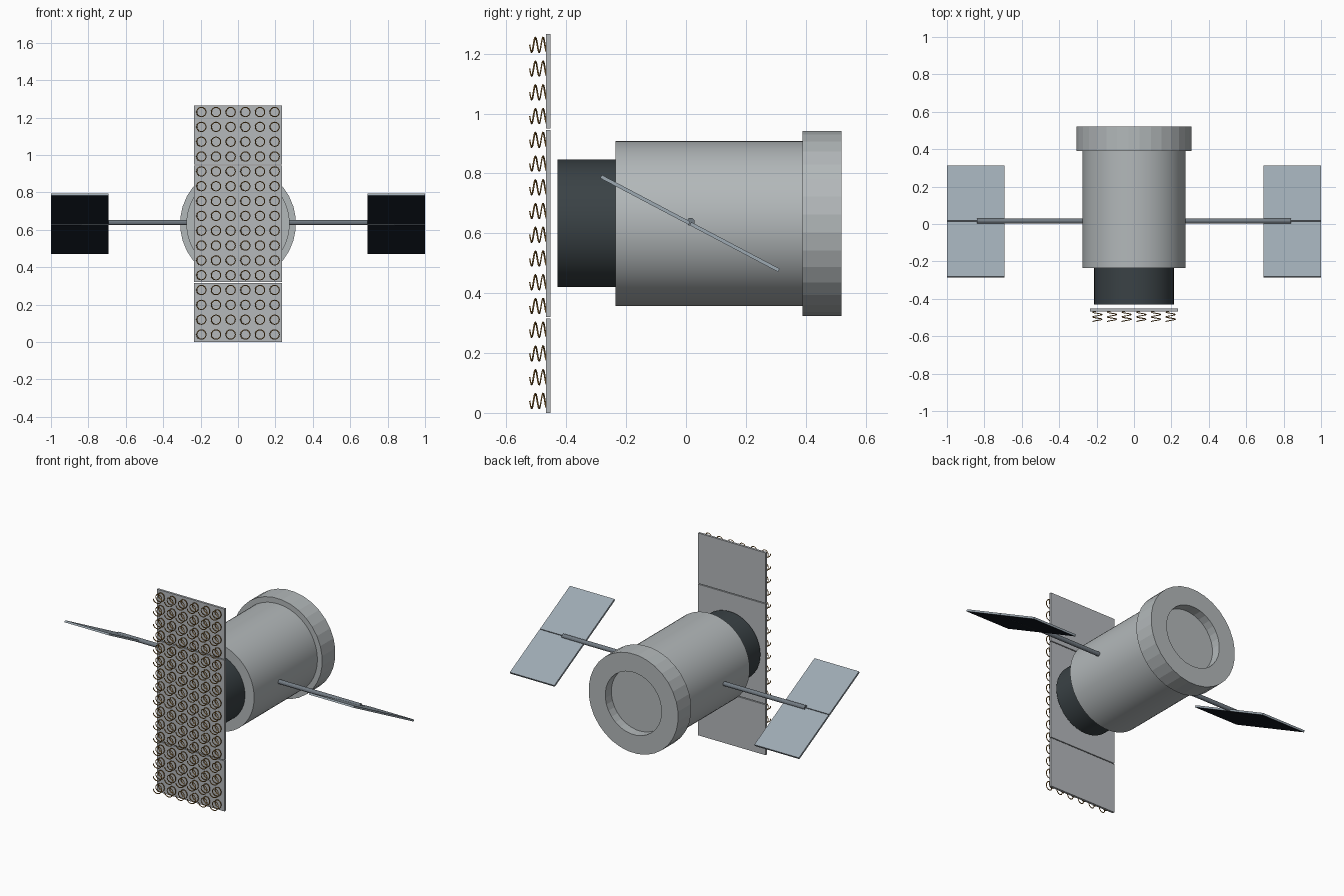
import bpy, bmesh, math
from mathutils import Matrix, Vector

if "Cube" in bpy.data.objects:
    bpy.data.objects.remove(bpy.data.objects["Cube"])

AXIS_Z = 0.633


def material(name, r, g, b):
    m = bpy.data.materials.new(name)
    m.use_nodes = True
    m.diffuse_color = (r, g, b, 1)
    m.node_tree.nodes["Principled BSDF"].inputs["Base Color"].default_value = (r, g, b, 1)
    return m


hull_grey = material("hull grey", 0.45, 0.48, 0.49)
plate_grey = material("plate grey", 0.46, 0.48, 0.50)
drum_dark = material("dark drum grey", 0.042, 0.054, 0.06)
boom_grey = material("boom steel", 0.17, 0.20, 0.23)
panel_back = material("panel backing blue grey", 0.34, 0.40, 0.45)
cell_navy = material("solar cell navy", 0.009, 0.014, 0.024)
coil_gold = material("coil gold", 0.40, 0.20, 0.04)


def add_object(name, bm, *mats):
    bmesh.ops.recalc_face_normals(bm, faces=bm.faces)
    mesh = bpy.data.meshes.new(name)
    bm.to_mesh(mesh)
    bm.free()
    for m in mats:
        mesh.materials.append(m)
    ob = bpy.data.objects.new(name, mesh)
    bpy.context.collection.objects.link(ob)
    return ob


def lathe(name, profile, sides, mat, smooth=False):
    """Turn (radius, y) points around the long axis, closing both ends."""
    bm = bmesh.new()
    rings = []
    for r, y in profile:
        ring = []
        for i in range(sides):
            a = math.tau * (i + 0.5) / sides
            ring.append(bm.verts.new((r * math.cos(a), y, AXIS_Z + r * math.sin(a))))
        rings.append(ring)
    for lo, hi in zip(rings, rings[1:]):
        for i in range(sides):
            j = (i + 1) % sides
            bm.faces.new((lo[i], lo[j], hi[j], hi[i]))
    bm.faces.new(rings[0])
    bm.faces.new(rings[-1])
    ob = add_object(name, bm, mat)
    if smooth:
        bpy.ops.object.select_all(action="DESELECT")
        ob.select_set(True)
        bpy.context.view_layer.objects.active = ob
        bpy.ops.object.shade_smooth_by_angle(angle=math.radians(30))
    return ob


def box(name, size, matrix, *mats):
    bm = bmesh.new()
    bmesh.ops.create_cube(bm, size=1, matrix=Matrix.Diagonal((*size, 1)))
    ob = add_object(name, bm, *mats)
    ob.matrix_world = matrix
    return ob


# Body: front drum, main hull, and rear collar with a round recess
lathe("front_drum", [(0.213, -0.43), (0.213, -0.22)], 64, drum_dark, True)
lathe("main_hull", [(0.276, -0.235), (0.276, 0.40)], 64, hull_grey, True)
lathe("rear_collar", [(0.31, 0.39), (0.31, 0.52), (0.195, 0.52), (0.195, 0.46)],
      32, hull_grey)

# Antenna plate: three sections, one above the other
for name, low, high in (("lower", 0, 0.315), ("middle", 0.32, 0.945), ("upper", 0.95, 1.265)):
    box(name + "_antenna_plate", (0.468, 0.014, high - low),
        Matrix.Translation((0, -0.46, (low + high) / 2)), plate_grey)

# Coil antennas: one helix repeated over the plate
curve = bpy.data.curves.new("coil_path", "CURVE")
curve.dimensions = "3D"
curve.bevel_depth = 0.0028
curve.bevel_resolution = 0
spline = curve.splines.new("POLY")
steps, turns = 36, 2.25
spline.points.add(steps)
for i, p in enumerate(spline.points):
    t = i / steps
    a = math.pi + turns * math.tau * t
    p.co = (0.025 * math.cos(a), 0.057 * t, 0.025 * math.sin(a), 1)
path = bpy.data.objects.new("coil_path", curve)
bpy.context.collection.objects.link(path)
bpy.context.view_layer.update()
coil_mesh = bpy.data.meshes.new_from_object(
    path.evaluated_get(bpy.context.evaluated_depsgraph_get()))
bpy.data.objects.remove(path)
coil_mesh.materials.clear()
coil_mesh.materials.append(coil_gold)
coils = bpy.data.objects.new("coil_antennas", coil_mesh)
coils.location = (-0.196, -0.522, 0.04)
bpy.context.collection.objects.link(coils)
for count, step in ((6, (0.0784, 0, 0)), (16, (0, 0, 0.0793))):
    mod = coils.modifiers.new("repeat", "ARRAY")
    mod.count = count
    mod.use_relative_offset = False
    mod.use_constant_offset = True
    mod.constant_offset_displace = step

# Solar wings: a boom and two tilted panel halves on each side
tilt = Matrix.Rotation(math.radians(-27.8), 4, "X")
for side, sign in (("left", 1), ("right", -1)):
    wing = Matrix.Translation((0, 0.013, AXIS_Z)) @ tilt

    bm = bmesh.new()
    bmesh.ops.create_cone(bm, cap_ends=True, segments=12, radius1=0.0135, radius2=0.0135,
                          depth=0.60, matrix=Matrix.Rotation(math.pi / 2, 4, "Y"))
    boom = add_object(side + "_boom", bm, boom_grey)
    boom.matrix_world = wing @ Matrix.Translation((sign * 0.54, 0, 0.006))

    for half, way in (("front", -1), ("rear", 1)):
        panel = box(f"{side}_{half}_solar_panel", (0.308, 0.334, 0.012),
                    wing @ Matrix.Translation((sign * 0.846, way * 0.169, 0)),
                    panel_back, cell_navy)
        for f in panel.data.polygons:
            f.material_index = 1 if f.normal.z < -0.5 else 0
